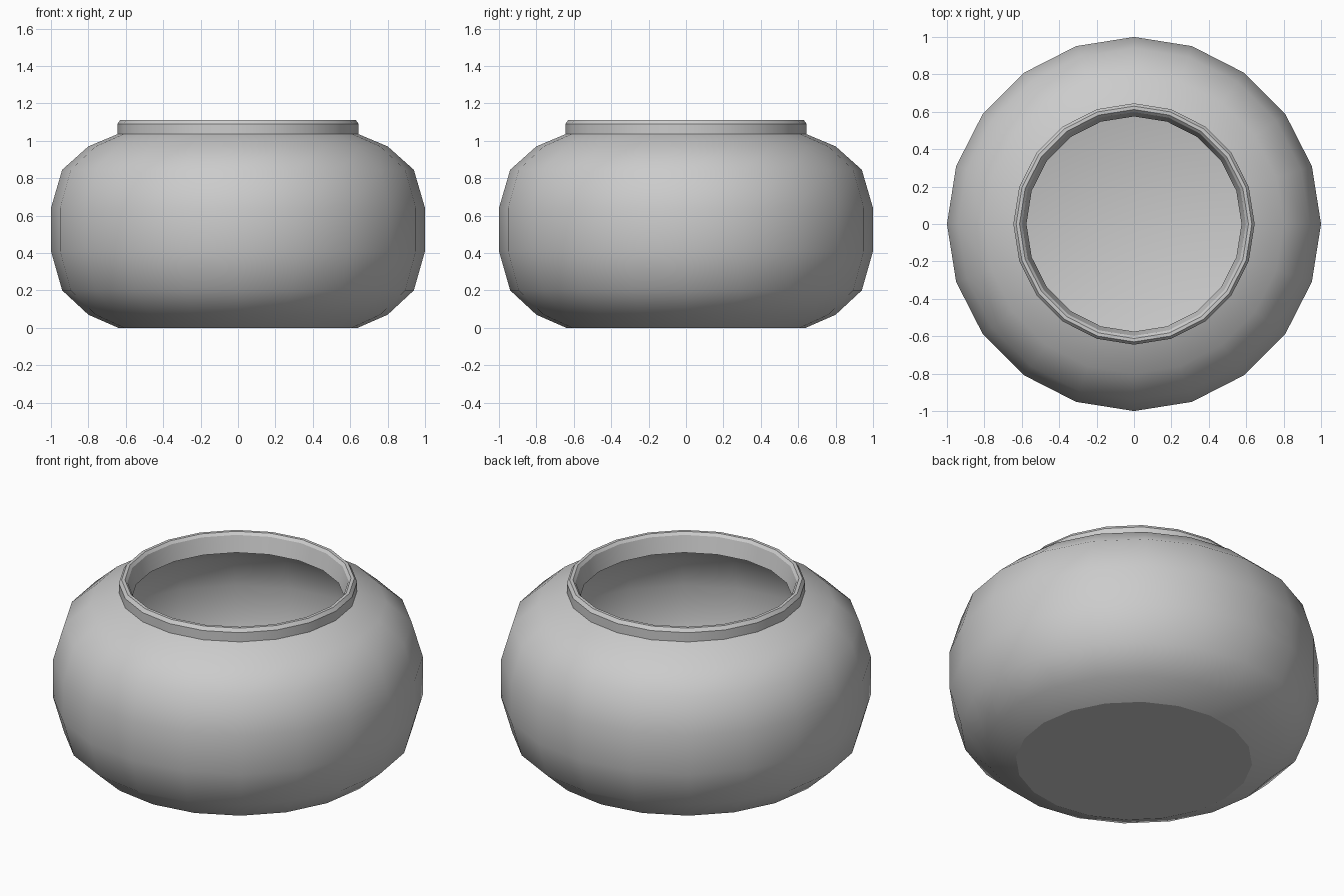
import bpy
import bmesh
import math

SIDES = 20

cube = bpy.data.objects.get("Cube")
if cube:
    bpy.data.objects.remove(cube, do_unlink=True)

# One plain grey for the whole pot
grey = bpy.data.materials.new("plain_grey")
grey.use_nodes = True
colour = (0.6, 0.6, 0.6, 1)
grey.diffuse_color = colour
grey.node_tree.nodes["Principled BSDF"].inputs["Base Color"].default_value = colour


def lathe(name, profile, sharp_rings, cap_start=False, cap_end=False):
    """Turn a (radius, height) profile about z; the listed rings stay crisp."""
    bm = bmesh.new()
    rings = []
    for r, z in profile:
        angles = [2 * math.pi * i / SIDES for i in range(SIDES)]
        rings.append([bm.verts.new((r * math.cos(a), r * math.sin(a), z)) for a in angles])
    for low, high in zip(rings, rings[1:]):
        for i in range(SIDES):
            j = (i + 1) % SIDES
            bm.faces.new((low[i], low[j], high[j], high[i]))
    if cap_start:
        bm.faces.new(list(reversed(rings[0])))
    if cap_end:
        bm.faces.new(rings[-1])
    for face in bm.faces:
        face.smooth = True
    for k in sharp_rings:
        for i in range(SIDES):
            bm.edges.get((rings[k][i], rings[k][(i + 1) % SIDES])).smooth = False
    mesh = bpy.data.meshes.new(name)
    bm.to_mesh(mesh)
    bm.free()
    mesh.materials.append(grey)
    obj = bpy.data.objects.new(name, mesh)
    bpy.context.collection.objects.link(obj)
    return obj


# Rounded outer wall with a flat base
outer = [(0.64, 0), (0.8, 0.07), (0.94, 0.2), (1, 0.41),
         (1, 0.64), (0.94, 0.845), (0.8, 0.97), (0.645, 1.035)]
lathe("pot_body", outer, [0], cap_start=True)

# Collar with chamfered lip, open through the middle
collar = [(0.645, 1.035), (0.645, 1.09), (0.63, 1.11),
          (0.612, 1.11), (0.598, 1.095), (0.575, 1.0)]
lathe("pot_collar", collar, [1, 2, 3, 4])

# Hollow inside, running from the collar down to the inner floor
inner = [(0.575, 1.0), (0.77, 0.93), (0.895, 0.815), (0.95, 0.63),
         (0.95, 0.42), (0.895, 0.235), (0.77, 0.115), (0.62, 0.05)]
lathe("pot_inside", inner, [], cap_end=True)
